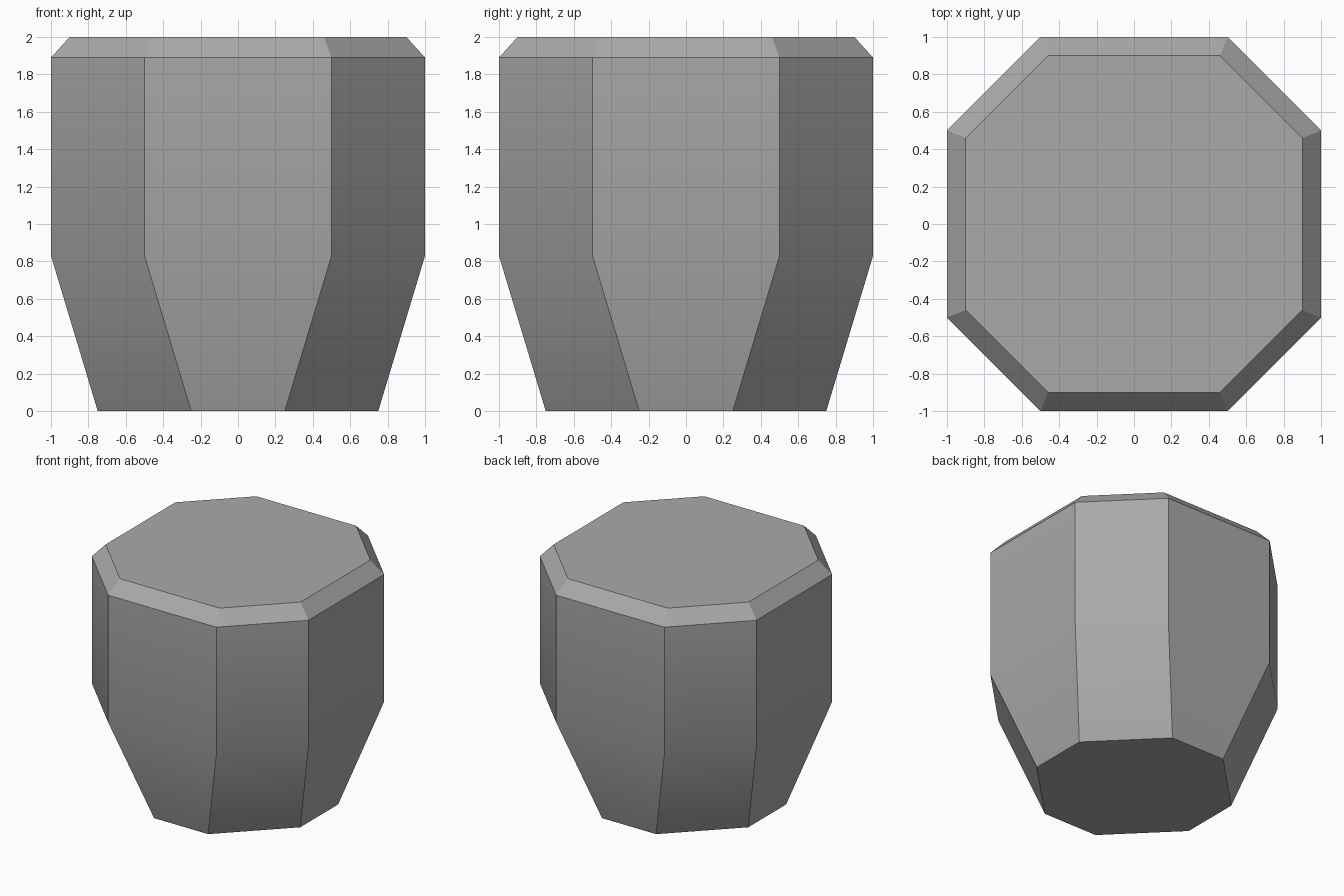
import bpy
import bmesh
import math

# Remove the default cube
cube = bpy.data.objects.get("Cube")
if cube:
    bpy.data.objects.remove(cube, do_unlink=True)


def make_material(name, color):
    mat = bpy.data.materials.new(name)
    mat.use_nodes = True
    mat.diffuse_color = color
    mat.node_tree.nodes["Principled BSDF"].inputs["Base Color"].default_value = color
    return mat


def octagon(bm, half_width, half_side, z):
    """Ring of eight vertices: a square with its corners cut off."""
    w, s = half_width, half_side
    side = [(s, -w), (w, -s)]
    ring = []
    for _ in range(4):
        ring += [bm.verts.new((x, y, z)) for x, y in side]
        side = [(-y, x) for x, y in side]  # quarter turn
    return ring


# Block profile: half width, half side length, height
PROFILE = [
    (0.75, 0.25, 0.0),    # base
    (1.0, 0.5, 0.83),     # top of the taper
    (1.0, 0.5, 1.89),     # start of the chamfer
    (0.9, 0.46, 2.0),     # top
]

# Tapered octagonal block
bm = bmesh.new()
rings = [octagon(bm, *level) for level in PROFILE]
for low, high in zip(rings, rings[1:]):
    for i in range(8):
        j = (i + 1) % 8
        bm.faces.new((low[i], low[j], high[j], high[i]))
bm.faces.new(rings[0][::-1])
bm.faces.new(rings[-1])
bmesh.ops.recalc_face_normals(bm, faces=bm.faces[:])

mesh = bpy.data.meshes.new("octagonal_block")
bm.to_mesh(mesh)
bm.free()
mesh.materials.append(make_material("stone grey", (0.4, 0.4, 0.4, 1.0)))
block = bpy.data.objects.new("octagonal_block", mesh)
bpy.context.collection.objects.link(block)

# Smooth over the taper bend, keep the other edges sharp
bpy.ops.object.select_all(action="DESELECT")
block.select_set(True)
bpy.context.view_layer.objects.active = block
bpy.ops.object.shade_smooth_by_angle(angle=math.radians(30))
